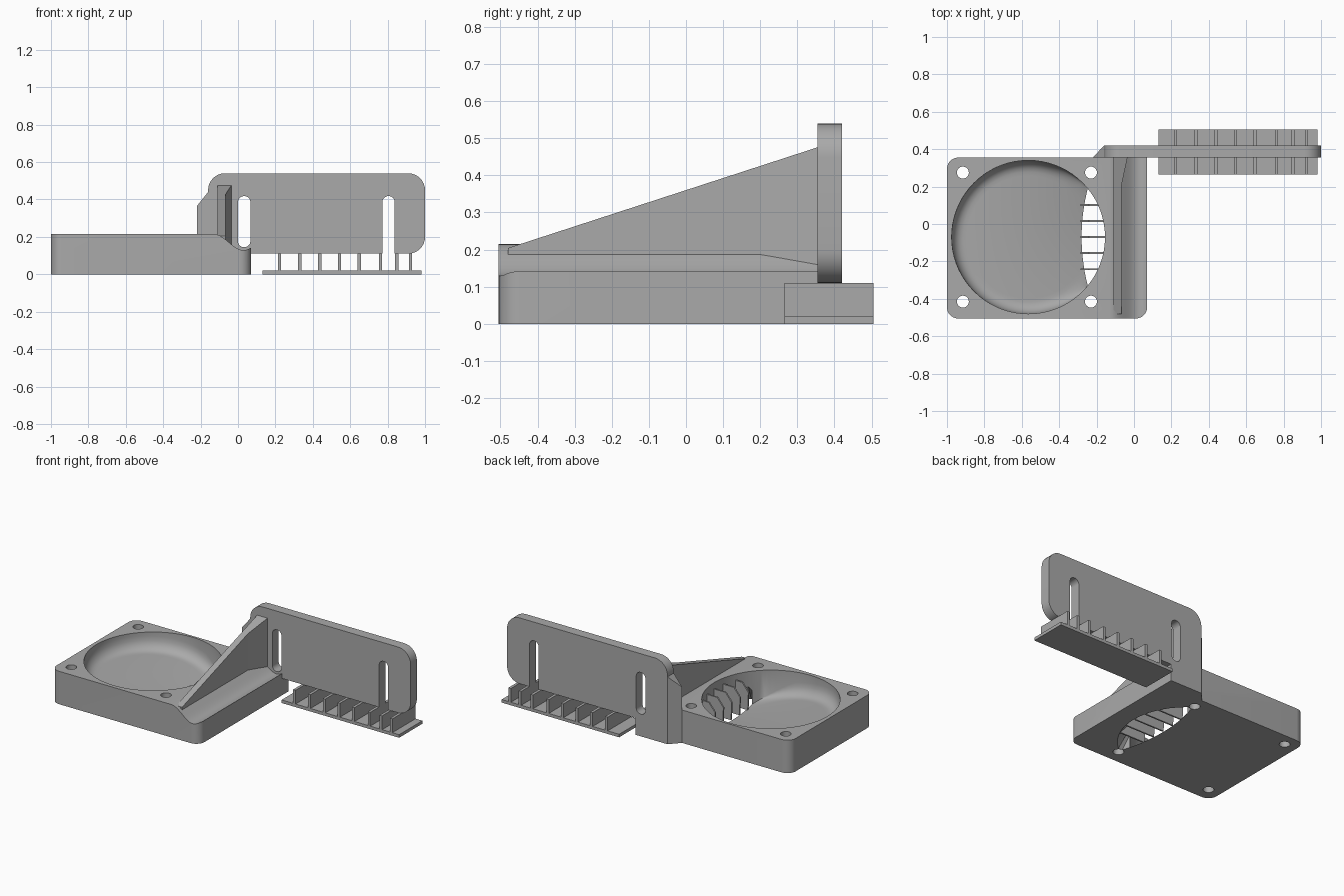
import bpy, bmesh, math
from mathutils import Vector

if "Cube" in bpy.data.objects:
    bpy.data.objects.remove(bpy.data.objects["Cube"])

grey = bpy.data.materials.new("plain grey")
grey.use_nodes = True
COLOUR = (0.4, 0.4, 0.4, 1)
grey.diffuse_color = COLOUR
grey.node_tree.nodes["Principled BSDF"].inputs["Base Color"].default_value = COLOUR


def finish(name, bm):
    bmesh.ops.recalc_face_normals(bm, faces=bm.faces)
    mesh = bpy.data.meshes.new(name)
    bm.to_mesh(mesh)
    bm.free()
    mesh.materials.append(grey)
    obj = bpy.data.objects.new(name, mesh)
    bpy.context.collection.objects.link(obj)
    return obj


def loft(name, lower, upper):
    """Closed solid between two matching outlines of 3D points."""
    bm = bmesh.new()
    a = [bm.verts.new(p) for p in lower]
    b = [bm.verts.new(p) for p in upper]
    bm.faces.new(a)
    bm.faces.new(b)
    for i in range(len(a)):
        j = (i + 1) % len(a)
        bm.faces.new((a[i], a[j], b[j], b[i]))
    return finish(name, bm)


def extrude(name, outline, axis, lo, hi):
    place = {"x": lambda p, t: (t, p[0], p[1]),
             "y": lambda p, t: (p[0], t, p[1]),
             "z": lambda p, t: (p[0], p[1], t)}[axis]
    return loft(name, [place(p, lo) for p in outline], [place(p, hi) for p in outline])


def rounded(corners, steps=8):
    """Outline from (x, y, radius) corners, each rounded by an arc."""
    pts = []
    for i, (x, y, r) in enumerate(corners):
        c = Vector((x, y))
        if r == 0:
            pts.append(c)
            continue
        u = (Vector(corners[i - 1][:2]) - c).normalized()
        v = (Vector(corners[(i + 1) % len(corners)][:2]) - c).normalized()
        for k in range(steps + 1):
            t = math.pi / 2 * k / steps
            pts.append(c + u * r * (1 - math.sin(t)) + v * r * (1 - math.cos(t)))
    return pts


def boolean(obj, tool, mode="DIFFERENCE"):
    mod = obj.modifiers.new(mode, "BOOLEAN")
    mod.operation, mod.solver, mod.object = mode, "EXACT", tool
    bpy.context.view_layer.objects.active = obj
    bpy.ops.object.modifier_apply(modifier=mod.name)
    bpy.data.objects.remove(tool)


def smooth(obj):
    bpy.ops.object.select_all(action="DESELECT")
    obj.select_set(True)
    bpy.context.view_layer.objects.active = obj
    bpy.ops.object.shade_smooth_by_angle(angle=math.radians(30))


CX, CY, R = -0.565, -0.07, 0.41
FRONT, BACK, SIDE = -0.505, 0.355, 0.07

# Fan housing: side profile with a dipped shoulder, trimmed to rounded corners
dip = [(-0.13 + 0.16 * k / 12, 0.172 + 0.043 * math.cos(math.pi * k / 12)) for k in range(13)]
profile = [(-1, 0), (-1, 0.215)] + dip + [(0.05, 0.132), (SIDE, 0.142), (SIDE, 0)]
housing = extrude("fan_housing", profile, "y", FRONT, BACK)
footprint = rounded([(-1, FRONT, 0.06), (SIDE, FRONT, 0.06), (SIDE, BACK, 0), (-1, BACK, 0.06)])
boolean(housing, extrude("trim", footprint, "z", -0.1, 0.4), "INTERSECT")


# Scooped bowl sloping down to an outlet
def outlet_edge(y):
    return -0.28 + 0.48 * (y - CY) ** 2


def floor_height(x, y, rho):
    s = max(0, (x + 0.975) / (outlet_edge(y) + 0.975))
    z = 0.115 * (1 - s * s)
    if rho > 0.85:
        fade = min(1, max(0, (-0.25 - x) / 0.2))
        z += fade * 0.08 * (1 - math.sqrt(max(0, 1 - ((rho - 0.85) / 0.15) ** 2)))
    return max(-0.06, z)


bm = bmesh.new()
N = 72
rings = []
for rho in (0.15, 0.3, 0.45, 0.6, 0.72, 0.8, 0.85, 0.9, 0.94, 0.97, 0.99, 1.0):
    ring = []
    for k in range(N):
        a = 2 * math.pi * k / N
        x, y = CX + R * rho * math.cos(a), CY + R * rho * math.sin(a)
        ring.append(bm.verts.new((x, y, floor_height(x, y, rho))))
    rings.append(ring)
rings.append([bm.verts.new((v.co.x, v.co.y, 0.35)) for v in rings[-1]])
for lo, hi in zip(rings, rings[1:]):
    for k in range(N):
        j = (k + 1) % N
        bm.faces.new((lo[k], lo[j], hi[j], hi[k]))
centre = bm.verts.new((CX, CY, floor_height(CX, CY, 0)))
for k in range(N):
    bm.faces.new((rings[0][k], rings[0][(k + 1) % N], centre))
bm.faces.new(rings[-1])
bmesh.ops.triangulate(bm, faces=bm.faces[:])
boolean(housing, finish("bowl", bm))


# Flared outlet through the underside
def lens(shift, half, z):
    steps = [half * (2 * k / 16 - 1) for k in range(17)]
    arc = [(CX + shift + math.sqrt(R * R - d * d), CY + d, z) for d in steps]
    edge = [(outlet_edge(CY + d), CY + d, z) for d in reversed(steps)]
    return [p for p in arc] + edge


boolean(housing, loft("flare", lens(0.108, 0.32, -0.01), lens(-0.001, 0.24, 0.12)))

# Four screw holes
for x in (-0.915, -0.23):
    for y in (-0.415, 0.275):
        ring = [(x + 0.032 * math.cos(k * math.pi / 12), y + 0.032 * math.sin(k * math.pi / 12))
                for k in range(24)]
        boolean(housing, extrude("hole", ring, "z", -0.1, 0.4))
smooth(housing)

# Guide vanes in the outlet
vane = [(-0.28, 0.004), (-0.285, 0.12), (-0.24, 0.175), (-0.15, 0.175), (-0.15, 0.11), (-0.065, 0.004)]
for i in range(5):
    y = CY + (i - 2) * 0.086
    extrude("guide_vane", vane, "y", y - 0.005, y + 0.005)

# Mounting plate with one closed and one open slot
plate = extrude("mounting_plate", rounded([
    (-0.16, 0, 0), (SIDE, 0, 0), (SIDE, 0.11, 0), (1, 0.11, 0.09),
    (1, 0.54, 0.09), (-0.16, 0.54, 0.09)]), "y", BACK, 0.42)
for x, bottom, r in ((0.0, 0.145, 0.032), (0.772, 0.05, 0)):
    slot = rounded([(x, bottom, r), (x + 0.066, bottom, r),
                    (x + 0.066, 0.418, 0.032), (x, 0.418, 0.032)])
    boolean(plate, extrude("slot", slot, "y", 0.2, 0.6))
smooth(plate)

# Chamfered prism joining plate and housing
tri = [(-0.22, BACK, 0.365), (-0.16, 0.42, 0.44), (-0.16, BACK, 0.44)]
loft("plate_chamfer", [(x, y, 0) for x, y, z in tri], tri)

# Sloping gusset, flared where it meets the plate
gusset = extrude("gusset", [(-0.11, -0.48), (-0.068, -0.48), (-0.068, 0.2),
                            (-0.035, BACK), (-0.11, BACK)], "z", 0.12, 0.5)
wedge = [(-0.6, 0.165), (0.5, 0.523), (0.5, 0.8), (-0.6, 0.8)]
boolean(gusset, extrude("slope", wedge, "x", -0.3, 0.2))

# Finned strip under the plate
extrude("fin_base", [(0.13, 0.265), (0.98, 0.265), (0.98, 0.505), (0.13, 0.505)], "z", 0, 0.02)
for x in (0.222, 0.33, 0.437, 0.543, 0.648, 0.762, 0.848, 0.922):
    extrude("fin", [(x - 0.009, 0.265), (x + 0.009, 0.265),
                    (x + 0.009, 0.505), (x - 0.009, 0.505)], "z", 0.02, 0.11)
